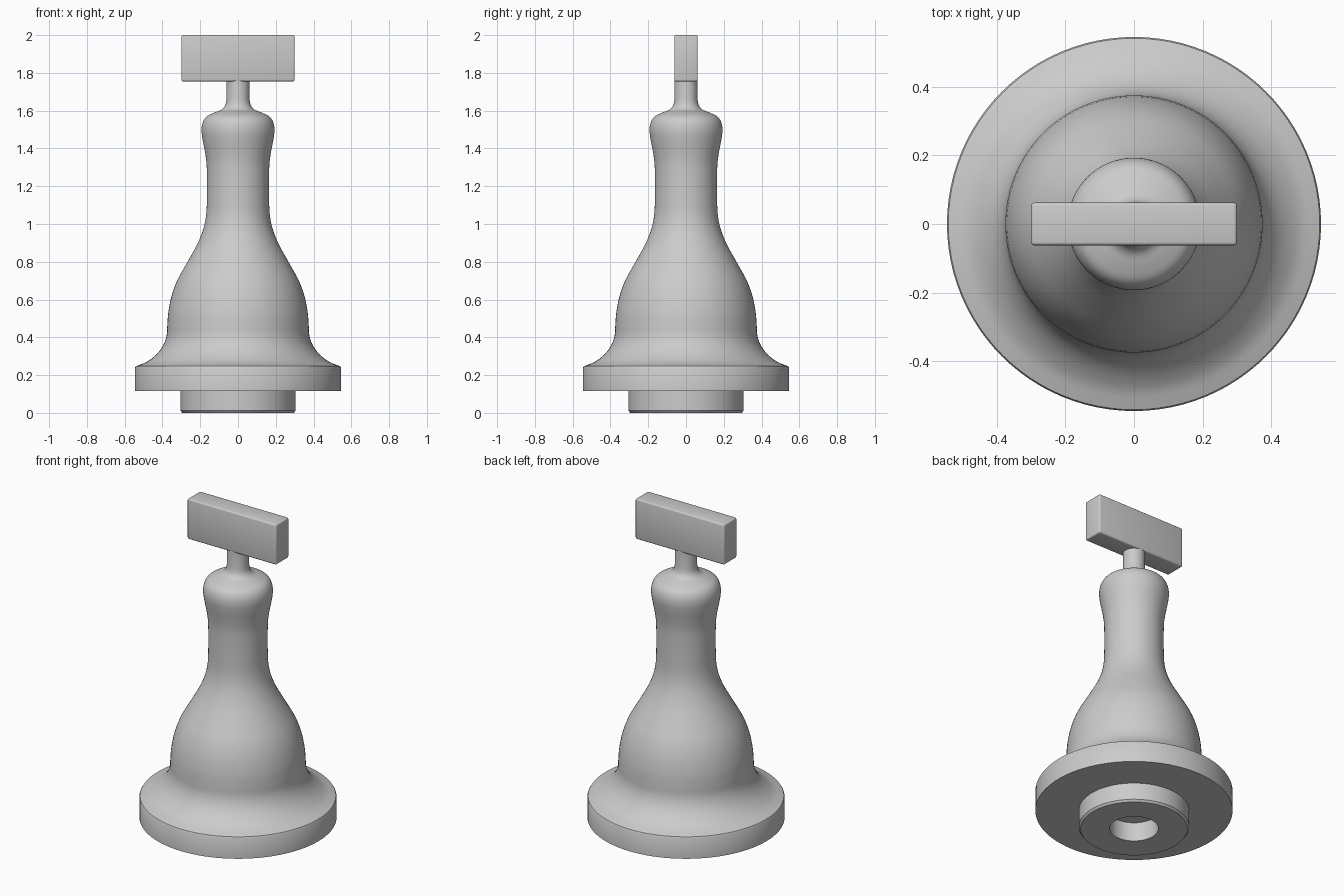
import bpy
import bmesh
import math
from mathutils import Vector

cube = bpy.data.objects.get("Cube")
if cube:
    bpy.data.objects.remove(cube, do_unlink=True)

GREY = (0.6, 0.6, 0.6, 1.0)
SIDES = 96

metal = bpy.data.materials.new("grey metal")
metal.use_nodes = True
metal.diffuse_color = GREY
metal.node_tree.nodes["Principled BSDF"].inputs["Base Color"].default_value = GREY


def add_object(name, bm, angle=40):
    """Turn a bmesh into a shaded object with the shared material."""
    bmesh.ops.recalc_face_normals(bm, faces=bm.faces)
    mesh = bpy.data.meshes.new(name)
    bm.to_mesh(mesh)
    bm.free()
    mesh.materials.append(metal)
    obj = bpy.data.objects.new(name, mesh)
    bpy.context.collection.objects.link(obj)
    bpy.ops.object.select_all(action="DESELECT")
    obj.select_set(True)
    bpy.context.view_layer.objects.active = obj
    bpy.ops.object.shade_smooth_by_angle(angle=math.radians(angle))
    return obj


def smooth_path(points, steps=4):
    """Catmull-Rom curve through the (radius, height) points."""
    pts = [Vector(p) for p in points]
    pts = [pts[0] * 2 - pts[1]] + pts + [pts[-1] * 2 - pts[-2]]
    path = []
    for a, b, c, d in zip(pts, pts[1:], pts[2:], pts[3:]):
        for i in range(steps):
            t = i / steps
            path.append(0.5 * (2 * b + (c - a) * t
                               + (2 * a - 5 * b + 4 * c - d) * t ** 2
                               + (3 * b - a - 3 * c + d) * t ** 3))
    return [tuple(p) for p in path] + [tuple(points[-1])]


def lathe(name, profile, angle=40):
    """Revolve a (radius, height) profile about the z axis."""
    bm = bmesh.new()
    verts = [bm.verts.new((r, 0, z)) for r, z in profile]
    edges = [bm.edges.new(pair) for pair in zip(verts, verts[1:])]
    bmesh.ops.spin(bm, geom=verts + edges, cent=(0, 0, 0), axis=(0, 0, 1),
                   angle=math.tau, steps=SIDES, use_duplicate=False)
    bmesh.ops.remove_doubles(bm, verts=bm.verts, dist=1e-5)
    return add_object(name, bm, angle)


# Hollow spigot under the base, with a chamfered lower rim
lathe("base_spigot", [(0, 0.115), (0.135, 0.115), (0.135, 0), (0.295, 0),
                      (0.305, 0.012), (0.305, 0.12)], 30)

# Flange, flared body, neck and stem in one turned shape
flange = [(0, 0.115), (0.545, 0.115), (0.545, 0.24), (0.541, 0.247)]
flare = smooth_path([(0.53, 0.251), (0.48, 0.272), (0.43, 0.312),
                     (0.396, 0.358), (0.378, 0.41), (0.374, 0.47),
                     (0.368, 0.54), (0.35, 0.625), (0.32, 0.705),
                     (0.27, 0.795), (0.22, 0.885), (0.188, 0.96),
                     (0.171, 1.03), (0.165, 1.11), (0.165, 1.29),
                     (0.173, 1.37), (0.188, 1.45), (0.193, 1.5),
                     (0.186, 1.54), (0.165, 1.57), (0.125, 1.59),
                     (0.088, 1.605), (0.068, 1.628), (0.061, 1.66)])
lathe("turned_body", flange + flare + [(0.061, 1.77)])

# Cross handle: a block with softly bevelled edges
bm = bmesh.new()
bmesh.ops.create_cube(bm, size=1)
bmesh.ops.scale(bm, vec=(0.6, 0.124, 0.245), verts=bm.verts)
bmesh.ops.translate(bm, vec=(0, 0, 1.8775), verts=bm.verts)
bmesh.ops.bevel(bm, geom=bm.edges[:], offset=0.009, segments=3,
                profile=0.5, affect="EDGES")
add_object("cross_handle", bm)
